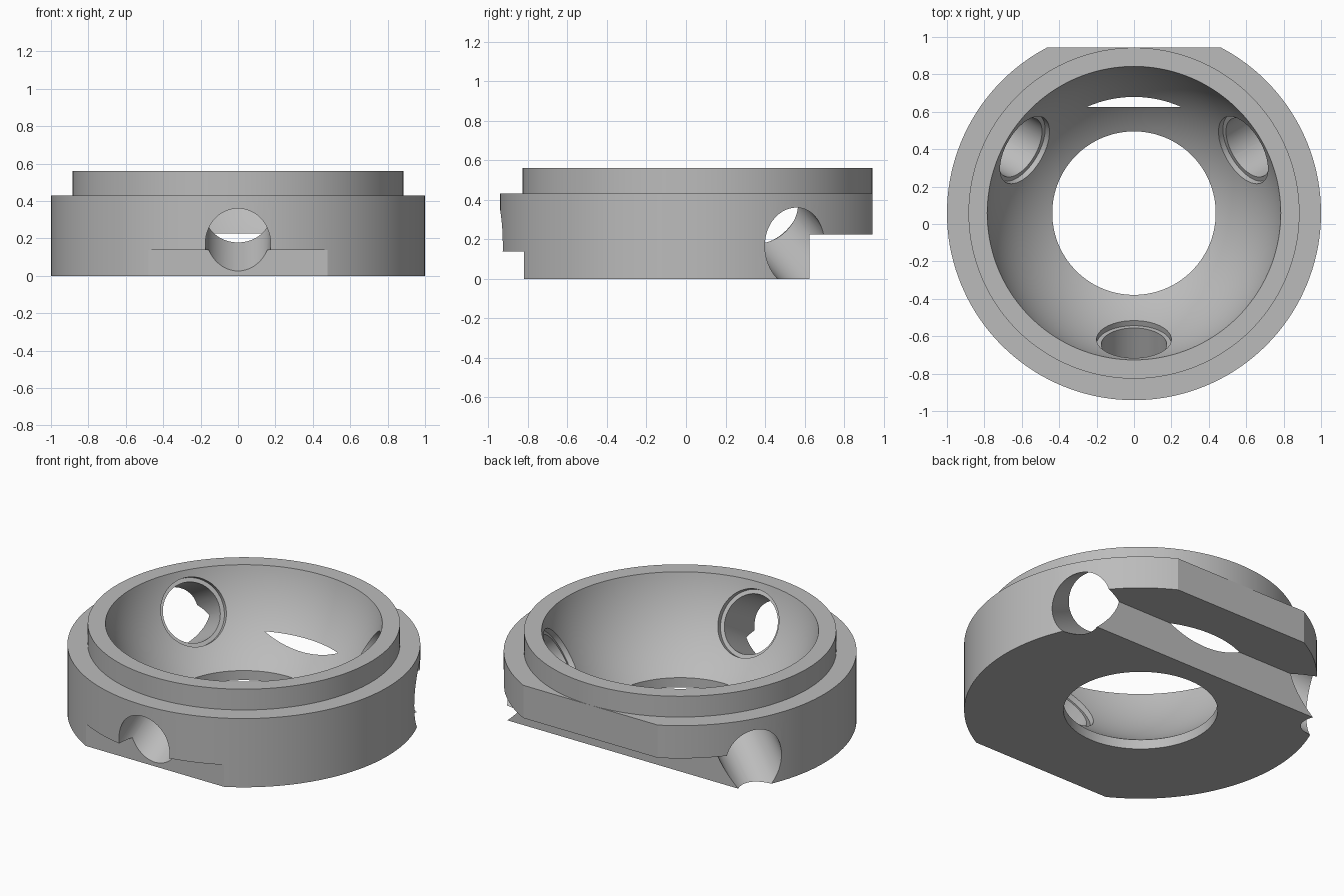
import bpy, bmesh, math
from mathutils import Matrix, Vector

if "Cube" in bpy.data.objects:
    bpy.data.objects.remove(bpy.data.objects["Cube"], do_unlink=True)

CY = 0.058                 # shared axis of all round features
BOWL_Z, BOWL_R = 0.735, 0.804
TOP, STEP = 0.56, 0.43
SEGMENTS = 144

grey = bpy.data.materials.new("plain grey")
grey.use_nodes = True
colour = (0.5, 0.5, 0.5, 1)
grey.diffuse_color = colour
grey.node_tree.nodes["Principled BSDF"].inputs["Base Color"].default_value = colour


def make_object(name, bm):
    bmesh.ops.recalc_face_normals(bm, faces=bm.faces)
    mesh = bpy.data.meshes.new(name)
    bm.to_mesh(mesh)
    bm.free()
    mesh.materials.append(grey)
    obj = bpy.data.objects.new(name, mesh)
    bpy.context.collection.objects.link(obj)
    return obj


def lathe(name, profile):
    """Revolve a closed (radius, z) profile about the shared axis."""
    bm = bmesh.new()
    rings = []
    for i in range(SEGMENTS):
        a = math.tau * i / SEGMENTS
        rings.append([bm.verts.new((r * math.cos(a), CY + r * math.sin(a), z))
                      for r, z in profile])
    n = len(profile)
    for i, ring in enumerate(rings):
        after = rings[(i + 1) % SEGMENTS]
        for j in range(n):
            k = (j + 1) % n
            bm.faces.new((ring[j], after[j], after[k], ring[k]))
    return make_object(name, bm)


def box(name, low, high):
    low, high = Vector(low), Vector(high)
    bm = bmesh.new()
    bmesh.ops.create_cube(bm, size=1, matrix=Matrix.Translation((low + high) / 2)
                          @ Matrix.Diagonal((*(high - low), 1)))
    return make_object(name, bm)


def rod(name, radius, start, end, angle):
    """Cylinder on a line from the bowl centre, sloping 30 degrees down."""
    tilt = math.radians(30)
    axis = Vector((math.cos(tilt) * math.cos(angle),
                   math.cos(tilt) * math.sin(angle), -math.sin(tilt)))
    middle = Vector((0, CY, BOWL_Z)) + axis * (start + end) / 2
    bm = bmesh.new()
    bmesh.ops.create_cone(bm, cap_ends=True, segments=64, radius1=radius,
                          radius2=radius, depth=end - start,
                          matrix=Matrix.Translation(middle)
                          @ axis.to_track_quat('Z', 'Y').to_matrix().to_4x4())
    return make_object(name, bm)


# Stepped ring with a spherical bowl and a short straight bottom bore
bore = 0.437
rim = math.sqrt(BOWL_R ** 2 - (BOWL_Z - TOP) ** 2)
a0, a1 = math.acos(rim / BOWL_R), math.acos(bore / BOWL_R)
bowl = [(BOWL_R * math.cos(a), BOWL_Z - BOWL_R * math.sin(a))
        for a in (a0 + (a1 - a0) * i / 24 for i in range(25))]
housing = lathe("ring_housing", [(bore, 0), (1, 0), (1, STEP),
                                 (0.885, STEP), (0.885, TOP)] + bowl)

# Flats and undercuts at the back and front
cutters = [
    box("back_flat_cutter", (-2, 0.9435, -1), (2, 2, 1)),
    box("back_notch_cutter", (-2, 0.625, -1), (2, 2.1, 0.225)),
    box("front_undercut_cutter", (-2, -2, -1), (2, -0.82, 0.138)),
]
# Three sloping holes, each with a shallow counterbore on the inside
for place, degrees in (("front", 270), ("left", 30), ("right", 150)):
    a = math.radians(degrees)
    cutters.append(rod(place + "_hole_cutter", 0.175, 0.5, 1.6, a))
    cutters.append(rod(place + "_counterbore_cutter", 0.2, 0.45, 0.81, a))

bpy.context.view_layer.objects.active = housing
housing.select_set(True)
for cutter in cutters:
    mod = housing.modifiers.new(cutter.name, 'BOOLEAN')
    mod.operation = 'DIFFERENCE'
    mod.solver = 'EXACT'
    mod.object = cutter
    bpy.ops.object.modifier_apply(modifier=mod.name)
    bpy.data.objects.remove(cutter, do_unlink=True)

bpy.ops.object.select_all(action='DESELECT')
housing.select_set(True)
bpy.ops.object.shade_smooth_by_angle(angle=math.radians(25))
